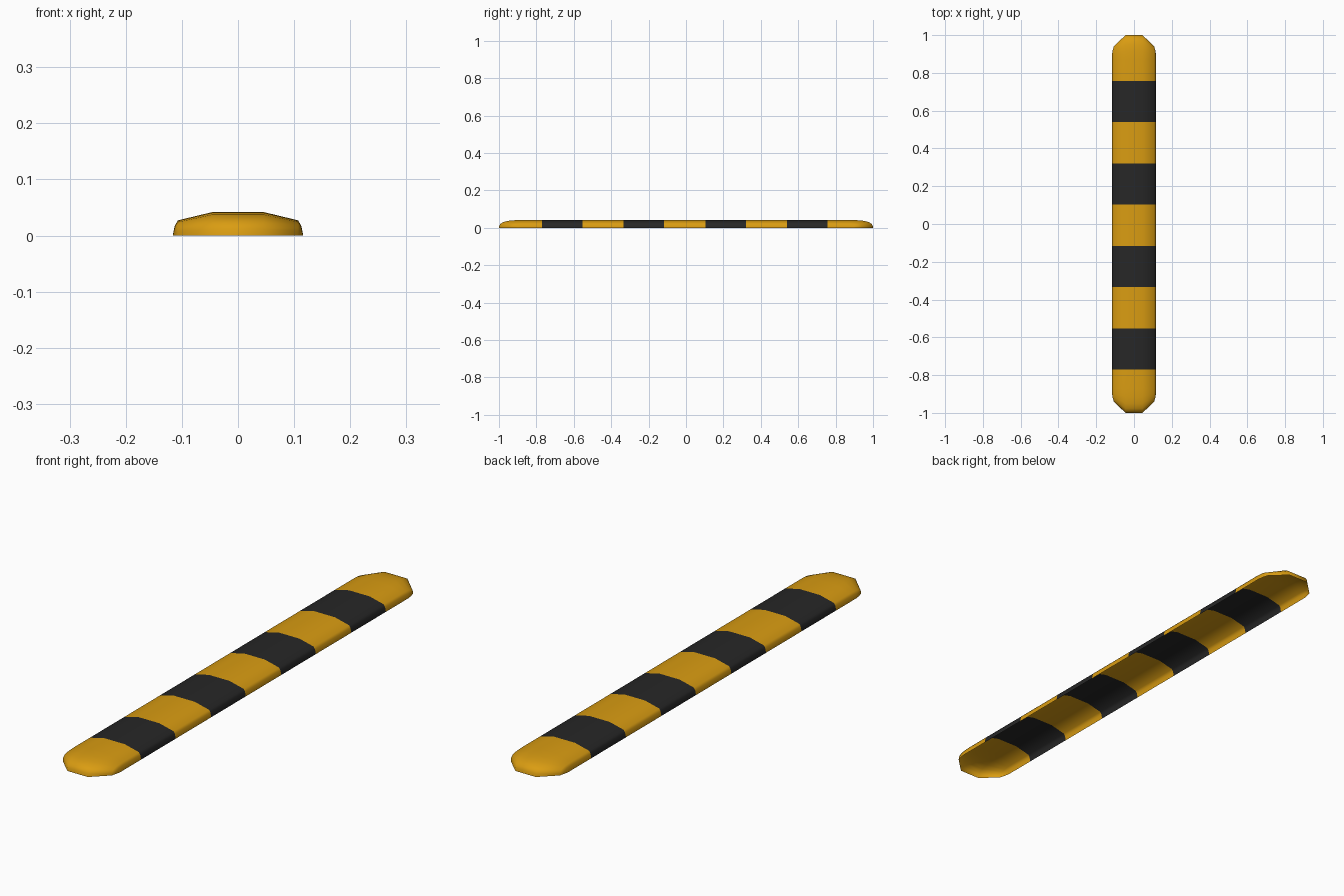
import bpy, bmesh, math

if "Cube" in bpy.data.objects:
    bpy.data.objects.remove(bpy.data.objects["Cube"])

def material(name, rgb):
    m = bpy.data.materials.new(name)
    m.diffuse_color = (*rgb, 1)
    m.use_nodes = True
    m.node_tree.nodes["Principled BSDF"].inputs["Base Color"].default_value = m.diffuse_color
    return m

# half cross-section: x, z, and the y where that line reaches the ground at the ends
half = [(0.045, 0.042, 1.0), (0.107, 0.027, 0.94), (0.1125, 0.018, 0.92),
        (0.115, 0.007, 0.905), (0.116, 0.0, 0.90)]
section = [(-x, z, e) for x, z, e in reversed(half)] + half

# rounded end: fraction of the way to the tip, height factor
START = 0.87
end = [(0.0, 1.0), (0.35, 0.97), (0.62, 0.89), (0.82, 0.74), (0.94, 0.52), (0.985, 0.28), (1.0, 0.0)]

# stripe borders along the length
centres = [-0.6625, -0.225, 0.2115, 0.6485]
borders = [c + s * 0.108 for c in centres for s in (-1, 1)]

bm = bmesh.new()

def row(fn):
    return [bm.verts.new(fn(*p)) for p in section]

def end_row(side, u, s):
    return row(lambda x, z, e: (x, side * (START + (e - START) * u), z * s))

rows = [end_row(-1, u, s) for u, s in reversed(end)]
rows += [row(lambda x, z, e, y=y: (x, y, z)) for y in borders]
rows += [end_row(1, u, s) for u, s in end]

# open-bottomed shell, black wherever a face lies inside a stripe
for a, b in zip(rows, rows[1:]):
    for i in range(len(section) - 1):
        f = bm.faces.new((a[i], a[i + 1], b[i + 1], b[i]))
        y = f.calc_center_median().y
        f.material_index = int(any(abs(y - c) < 0.108 for c in centres))
        f.smooth = True
bmesh.ops.remove_doubles(bm, verts=bm.verts, dist=1e-5)
bm.normal_update()

mesh = bpy.data.meshes.new("speed_bump")
bm.to_mesh(mesh)
bm.free()
mesh.materials.append(material("warning yellow", (0.70, 0.335, 0.006)))
mesh.materials.append(material("rubber black", (0.02, 0.02, 0.02)))
bump = bpy.data.objects.new("speed_bump", mesh)
bpy.context.collection.objects.link(bump)
bpy.context.view_layer.objects.active = bump
bump.select_set(True)
bpy.ops.object.shade_smooth_by_angle(angle=math.radians(50))
